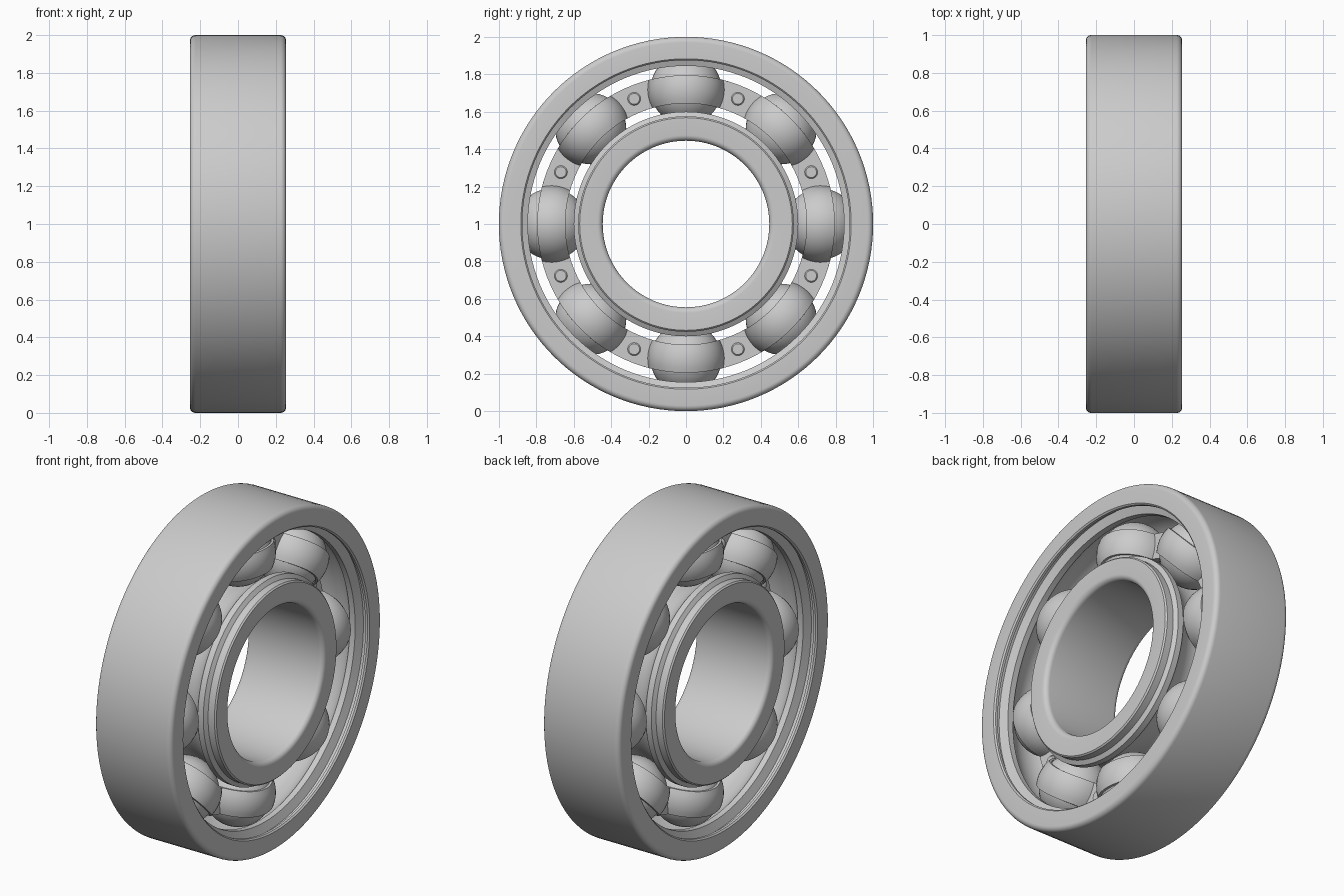
import bpy, bmesh
from math import sin, cos, acos, pi, sqrt, radians

if "Cube" in bpy.data.objects:
    bpy.data.objects.remove(bpy.data.objects["Cube"])

PITCH, BALL_R, N = 0.72, 0.19, 8     # ball circle radius, ball radius, ball count
CENTRE = (0, 0, 1)                   # bearing axis runs along x


def make_object(name, bm, smooth=True):
    bmesh.ops.recalc_face_normals(bm, faces=bm.faces)
    me = bpy.data.meshes.new(name)
    bm.to_mesh(me)
    bm.free()
    ob = bpy.data.objects.new(name, me)
    bpy.context.collection.objects.link(ob)
    ob.location = CENTRE
    if smooth:
        bpy.ops.object.select_all(action='DESELECT')
        bpy.context.view_layer.objects.active = ob
        ob.select_set(True)
        bpy.ops.object.shade_smooth_by_angle(angle=radians(30))
    return ob


def skin(bm, columns, close=True):
    """Bridge successive closed loops of vertices."""
    n = len(columns)
    for i in range(n if close else n - 1):
        a, b = columns[i], columns[(i + 1) % n]
        m = len(a)
        for j in range(m):
            k = (j + 1) % m
            bm.faces.new((a[j], a[k], b[k], b[j]))


def lathe(name, half, segs=128):
    """Revolve a profile (radius, x), mirrored in x, about the x axis."""
    prof = half + [(r, -x) for r, x in reversed(half) if x > 1e-6]
    bm = bmesh.new()
    cols = []
    for i in range(segs):
        a = 2 * pi * i / segs
        cols.append([bm.verts.new((x, r * sin(a), r * cos(a))) for r, x in prof])
    skin(bm, cols)
    return make_object(name, bm)


def fillet(r, x, rad, sign, steps=6):
    """Rounded corner from the cylinder side round to the end face."""
    return [(r + sign * rad * cos(t), x + rad * sin(t))
            for t in (pi / 2 * i / steps for i in range(steps + 1))]


def raceway(shoulder, sign, rad=0.195, steps=10):
    """Groove arc from the shoulder edge to the middle of the ring."""
    end = acos(abs(shoulder - PITCH) / rad)
    return [(PITCH + sign * rad * cos(end * i / steps), rad * sin(end * i / steps))
            for i in range(steps, -1, -1)]


# Outer ring: rounded rim, seal groove, shoulder, raceway
lathe("outer_ring", fillet(0.97, 0.225, 0.03, 1)
      + [(0.883, 0.255), (0.875, 0.247), (0.875, 0.232), (0.895, 0.225),
         (0.895, 0.205), (0.845, 0.185)] + raceway(0.845, 1))

# Inner ring: rounded bore, stepped shoulder, raceway
lathe("inner_ring", fillet(0.475, 0.225, 0.03, -1)
      + [(0.568, 0.255), (0.576, 0.247), (0.576, 0.205), (0.6, 0.19)]
      + raceway(0.6, -1))

# Balls
for i in range(N):
    a = 2 * pi * i / N
    bm = bmesh.new()
    bmesh.ops.create_uvsphere(bm, u_segments=40, v_segments=24, radius=BALL_R)
    bmesh.ops.translate(bm, verts=bm.verts, vec=(0, PITCH * sin(a), PITCH * cos(a)))
    make_object(f"ball_{i + 1}", bm)


# Cage halves: flat ring with a spherical pocket over every ball
def cage_point(r, ball_angle, t, rad, flat):
    """t in -1..1 crosses the pocket, 1..2 crosses the flat web to the next pocket."""
    reach = sqrt(rad * rad - flat * flat)
    edge = acos((r * r + PITCH ** 2 - reach ** 2) / (2 * r * PITCH))
    if t <= 1:
        al = edge * sin(t * pi / 2)
        d2 = r * r + PITCH ** 2 - 2 * r * PITCH * cos(al)
        x = sqrt(max(rad * rad - d2, flat * flat))
    else:
        al = edge + (t - 1) * (2 * pi / N - 2 * edge)
        x = flat
    a = ball_angle + al
    return (x, r * sin(a), r * cos(a))


radii = [0.645 + 0.15 * k / 6 for k in range(7)]
steps = [-1 + i / 10 for i in range(21)] + [1.2, 1.4, 1.6, 1.8]
for side, label in ((1, "right"), (-1, "left")):
    bm = bmesh.new()
    cols = []
    for i in range(N):
        for t in steps:
            loop = [cage_point(r, 2 * pi * i / N, t, 0.206, 0.022) for r in radii]
            loop += [cage_point(r, 2 * pi * i / N, t, 0.193, 0.0) for r in reversed(radii)]
            cols.append([bm.verts.new((side * x, y, z)) for x, y, z in loop])
    skin(bm, cols)
    make_object("cage_half_" + label, bm)

# Rivets: low flat head on the right, domed head on the left
dome = [(0.035 * cos(u), -0.03 - 0.03 * sin(u)) for u in (pi / 2 * k / 6 for k in range(6))]
rivet_profile = [(0.029, 0.036), (0.035, 0.03)] + dome
for i in range(N):
    a = 2 * pi * (i + 0.5) / N
    cy, cz = 0.724 * sin(a), 0.724 * cos(a)
    bm = bmesh.new()
    rings = [[bm.verts.new((x, cy + r * sin(2 * pi * k / 24), cz + r * cos(2 * pi * k / 24)))
              for k in range(24)] for r, x in rivet_profile]
    skin(bm, rings, close=False)
    bm.faces.new(rings[0])
    bm.faces.new(rings[-1])
    make_object(f"rivet_{i + 1}", bm)
